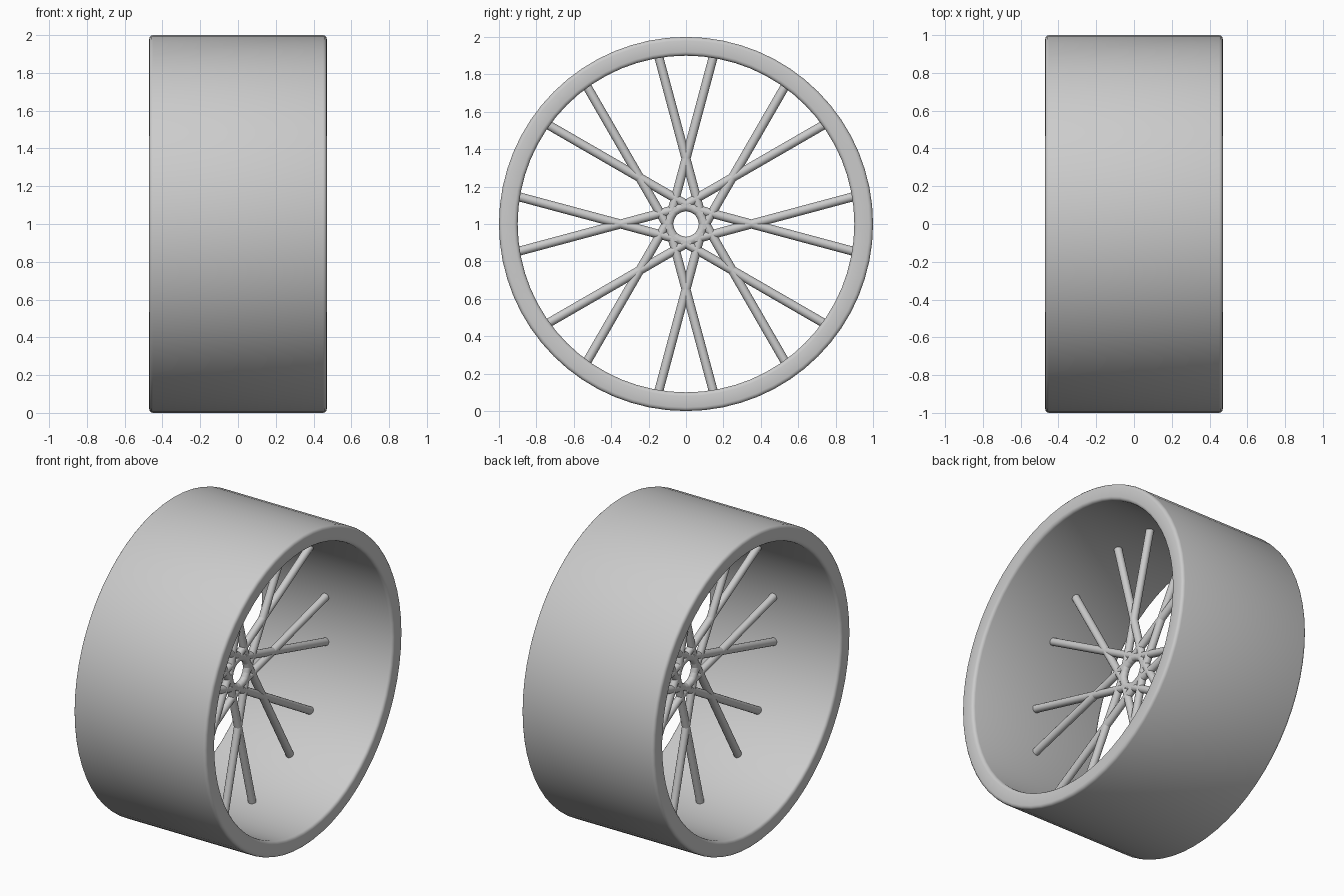
import bpy, bmesh, math
from mathutils import Vector, Matrix

if "Cube" in bpy.data.objects:
    bpy.data.objects.remove(bpy.data.objects["Cube"])

SEG = 64          # segments around the rim
CZ = 1.0          # wheel centre height
ROD = 0.024       # spoke radius


def finish(bm, name):
    bmesh.ops.recalc_face_normals(bm, faces=bm.faces)
    me = bpy.data.meshes.new(name)
    bm.to_mesh(me)
    bm.free()
    ob = bpy.data.objects.new(name, me)
    bpy.context.collection.objects.link(ob)
    bpy.ops.object.select_all(action='DESELECT')
    ob.select_set(True)
    bpy.context.view_layer.objects.active = ob
    bpy.ops.object.shade_smooth_by_angle(angle=math.radians(40))
    return ob


# Rim: rounded rectangular section (x, radius) revolved about the x axis
W, R_IN, R_OUT, B = 0.47, 0.90, 1.0, 0.02
section = []
for cx, cr, start in ((W - B, R_OUT - B, 0), (-W + B, R_OUT - B, 90),
                      (-W + B, R_IN + B, 180), (W - B, R_IN + B, 270)):
    for k in range(4):
        a = math.radians(start + 30 * k)
        section.append((cx + B * math.cos(a), cr + B * math.sin(a)))

bm = bmesh.new()
rings = []
for i in range(SEG):
    a = 2 * math.pi * i / SEG
    rings.append([bm.verts.new((x, r * math.sin(a), CZ + r * math.cos(a)))
                  for x, r in section])
n = len(section)
for i in range(SEG):
    p, q = rings[i], rings[(i + 1) % SEG]
    for j in range(n):
        bm.faces.new((p[j], p[(j + 1) % n], q[(j + 1) % n], q[j]))
finish(bm, "rim")


# Spokes: eight crossing pairs, each rod tilted 15 degrees from its pair axis
def add_spoke(bm, axis_deg, side):
    ax = math.radians(axis_deg)
    d = math.radians(axis_deg + side * 15)
    cross = 0.35 * Vector((0, math.sin(ax), math.cos(ax)))
    direction = Vector((0, math.sin(d), math.cos(d)))
    start, end = cross - 0.39 * direction, cross + 0.575 * direction
    mat = (Matrix.Translation((start + end) / 2 + Vector((0, 0, CZ)))
           @ direction.to_track_quat('Z', 'Y').to_matrix().to_4x4())
    bmesh.ops.create_cone(bm, cap_ends=True, segments=16, radius1=ROD,
                          radius2=ROD, depth=(end - start).length, matrix=mat)


for i in range(8):
    bm = bmesh.new()
    for side in (-1, 1):
        add_spoke(bm, 45 * i, side)
    finish(bm, f"spoke_pair_{i + 1}")
